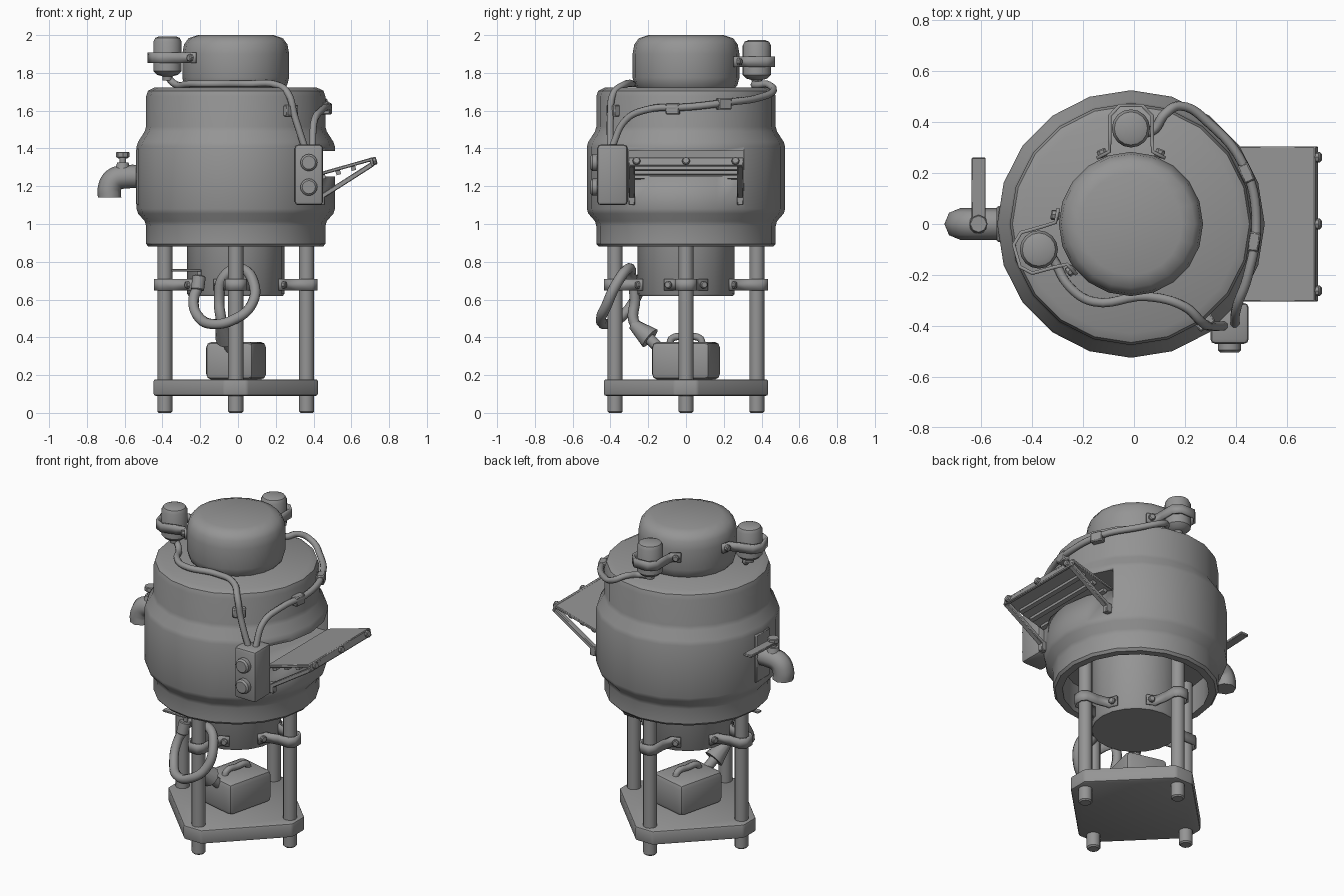
import bpy, bmesh, math
from mathutils import Vector, Matrix

if "Cube" in bpy.data.objects:
    bpy.data.objects.remove(bpy.data.objects["Cube"])

grey = bpy.data.materials.new("plain_grey")
grey.use_nodes = True
grey.diffuse_color = (0.3, 0.3, 0.3, 1)
grey.node_tree.nodes["Principled BSDF"].inputs["Base Color"].default_value = (0.3, 0.3, 0.3, 1)

CX = -0.012  # axis of the tank


def finish(name, bm, angle=40):
    bmesh.ops.recalc_face_normals(bm, faces=bm.faces)
    mesh = bpy.data.meshes.new(name)
    bm.to_mesh(mesh)
    bm.free()
    mesh.materials.append(grey)
    ob = bpy.data.objects.new(name, mesh)
    bpy.context.collection.objects.link(ob)
    bpy.ops.object.select_all(action="DESELECT")
    ob.select_set(True)
    bpy.context.view_layer.objects.active = ob
    bpy.ops.object.shade_smooth_by_angle(angle=math.radians(angle))
    return ob


def lathe(name, profile, base=(CX, 0, 0), axis=(0, 0, 1), segs=20):
    """Spin (radius, height) points about an axis starting at base."""
    bm = bmesh.new()
    pts = [bm.verts.new((r, 0, z)) for r, z in profile]
    edges = [bm.edges.new(pair) for pair in zip(pts, pts[1:])]
    bmesh.ops.spin(bm, geom=pts + edges, cent=(0, 0, 0), axis=(0, 0, 1),
                   angle=math.tau, steps=segs, use_duplicate=False)
    bmesh.ops.remove_doubles(bm, verts=bm.verts, dist=1e-4)
    turn = Vector((0, 0, 1)).rotation_difference(Vector(axis)).to_matrix().to_4x4()
    bm.transform(Matrix.Translation(base) @ turn)
    return finish(name, bm)


def rod(name, a, b, r, r2=None, segs=12, chamfer=0.0):
    """Closed cylinder or cone between two points."""
    a, b = Vector(a), Vector(b)
    h, r2 = (b - a).length, r if r2 is None else r2
    prof = [(0, 0), (r - chamfer, 0), (r, chamfer), (r2, h - chamfer), (r2 - chamfer, h), (0, h)]
    return lathe(name, prof, a, (b - a).normalized(), segs)


def box(name, centre, size, bevel=0.0, turn=None, segments=2):
    bm = bmesh.new()
    bmesh.ops.create_cube(bm, size=1)
    bm.transform(Matrix.Diagonal((*size, 1)))
    if bevel:
        bmesh.ops.bevel(bm, geom=bm.edges[:], offset=bevel, segments=segments,
                        profile=0.5, affect="EDGES")
    bm.transform(Matrix.Translation(centre) @ (turn or Matrix()))
    return finish(name, bm)


def tube(name, points, r):
    """Round hose through a few points."""
    curve = bpy.data.curves.new(name, "CURVE")
    curve.dimensions = "3D"
    curve.bevel_depth, curve.bevel_resolution = r, 2
    curve.resolution_u, curve.use_fill_caps = 6, True
    spline = curve.splines.new("BEZIER")
    spline.bezier_points.add(len(points) - 1)
    for bp, p in zip(spline.bezier_points, points):
        bp.co = p
        bp.handle_left_type = bp.handle_right_type = "AUTO"
    curve.materials.append(grey)
    ob = bpy.data.objects.new(name, curve)
    bpy.context.collection.objects.link(ob)


def strap(name, half, angle, z, height):
    """Clamp band: half outline (radial, tangential), mirrored, with two bolts."""
    path = half + [(x, -y) for x, y in reversed(half)]
    place = Matrix.Translation((CX, 0, z)) @ Matrix.Rotation(angle, 4, "Z")
    bm = bmesh.new()
    rows = [[bm.verts.new((x, y, s * height / 2)) for x, y in path] for s in (-1, 1)]
    for i in range(len(path) - 1):
        bm.faces.new((rows[0][i], rows[0][i + 1], rows[1][i + 1], rows[1][i]))
    bm.transform(place)
    ob = finish(name, bm, 25)
    mod = ob.modifiers.new("thickness", "SOLIDIFY")
    mod.thickness, mod.offset = 0.014, 0
    for side in (-1, 1):
        x = (half[0][0] + half[1][0]) / 2
        y = side * (half[0][1] + half[1][1]) / 2
        out = Vector((x, y, 0)).normalized()
        p = Vector((x, y, 0))
        rod(name + "_bolt", place @ (p - out * 0.01), place @ (p + out * 0.024), 0.02, segs=8, chamfer=0.005)


# Tank body with an open underside
body = lathe("tank_body", [
    (0, 1.06), (0.42, 1.06), (0.42, 0.88), (0.462, 0.88), (0.475, 0.895), (0.475, 0.99),
    (0.482, 1.015), (0.517, 1.055), (0.525, 1.08), (0.525, 1.41), (0.517, 1.435),
    (0.482, 1.49), (0.475, 1.515), (0.475, 1.675), (0.465, 1.705), (0.43, 1.722), (0, 1.722)])

# Hatch opening cut in the side
cutter = box("hatch_cutter", (0.45, 0, 1.32), (0.4, 0.61, 0.135))
cut = body.modifiers.new("hatch", "BOOLEAN")
cut.operation, cut.solver, cut.object = "DIFFERENCE", "EXACT", cutter
bpy.context.view_layer.objects.active = body
bpy.ops.object.modifier_apply(modifier="hatch")
bpy.data.objects.remove(cutter)

# Dome and lower drum
lathe("top_dome", [(0, 1.71), (0.25, 1.71), (0.272, 1.735), (0.283, 1.775), (0.283, 1.9),
                   (0.274, 1.95), (0.25, 1.983), (0.2, 2.0), (0, 2.0)])
lathe("lower_drum", [(0, 0.62), (0.25, 0.62), (0.257, 0.63), (0.257, 1.07), (0, 1.07)])

# Base plate with clipped corners
bm = bmesh.new()
ring = []
for k in range(4):
    for t in (-0.06, 0.06):
        ring.append(bm.verts.new(Matrix.Rotation(k * math.pi / 2, 3, "Z") @ Vector((0.435, t, 0.09))))
plate = bm.faces.new(ring)
top = bmesh.ops.extrude_face_region(bm, geom=[plate])["geom"]
bmesh.ops.translate(bm, verts=[v for v in top if isinstance(v, bmesh.types.BMVert)], vec=(0, 0, 0.088))
bmesh.ops.bevel(bm, geom=bm.edges[:], offset=0.012, segments=2, profile=0.5, affect="EDGES")
bm.transform(Matrix.Translation((CX, 0, 0)))
finish("base_plate", bm)

# Legs and their clamps
LEG_CLAMP = [(0.234, 0.115), (0.253, 0.065), (0.33, 0.05), (0.40, 0.05), (0.427, 0.025)]
for k in range(4):
    a = k * math.pi / 2
    x, y = CX + 0.375 * math.cos(a), 0.375 * math.sin(a)
    rod("leg", (x, y, 0), (x, y, 1.07), 0.04, chamfer=0.008)
    strap("leg_clamp", LEG_CLAMP, a, 0.678, 0.06)

# Canisters beside the dome
CAN_CLAMP = [(0.258, 0.135), (0.284, 0.085), (0.335, 0.083), (0.425, 0.083), (0.465, 0.045)]
for a, z in ((math.pi / 2, 1.77), (math.radians(195.5), 1.79)):
    spot = (CX + 0.375 * math.cos(a), 0.375 * math.sin(a), z)
    lathe("canister", [(0, -0.03), (0.025, -0.03), (0.028, -0.008), (0.055, 0), (0.075, 0.02),
                       (0.075, 0.175), (0.065, 0.195), (0.045, 0.203), (0, 0.203)], spot, segs=16)
    strap("canister_clamp", CAN_CLAMP, a, z + 0.09, 0.055)

# Cables from the canisters to the control box
tube("front_cable", [(-0.373, -0.1, 1.78), (-0.34, -0.11, 1.745), (-0.25, -0.25, 1.742), (-0.16, -0.305, 1.742),
                     (0.05, -0.285, 1.742), (0.2, -0.325, 1.738), (0.265, -0.385, 1.69), (0.3, -0.4, 1.57),
                     (0.355, -0.4, 1.4)], 0.019)
tube("side_cable", [(CX, 0.375, 1.75), (0.07, 0.365, 1.735), (0.12, 0.43, 1.74), (0.18, 0.463, 1.71),
                    (0.3, 0.39, 1.67), (0.43, 0.23, 1.645), (0.48, 0.02, 1.62), (0.445, -0.21, 1.605),
                    (0.405, -0.32, 1.55), (0.395, -0.395, 1.4)], 0.019)
for x, y, z, a in ((0.47, -0.07, 1.61, -8), (0.44, 0.2, 1.635, 24), (0.278, -0.385, 1.6, -54)):
    box("cable_clip", (x, y, z), (0.045, 0.075, 0.06), 0.006, Matrix.Rotation(math.radians(a), 4, "Z"), 1)

# Control box with two buttons
box("control_box", (0.375, -0.39, 1.26), (0.15, 0.16, 0.32), 0.018)
for z in (1.195, 1.325):
    rod("button", (0.375, -0.46, z), (0.375, -0.505, z), 0.045, segs=16, chamfer=0.01)

# Awning with under ribs, struts and bolts
tilt = math.atan2(0.085, 0.3)
pitch = Matrix.Rotation(-tilt, 4, "Y")
box("awning_panel", (0.565, 0, 1.302), (0.31, 0.61, 0.018), 0.004, pitch, 1)
for x in (0.45, 0.53, 0.61):
    box("awning_rib", (x, 0, 1.253 + (x - 0.45) * 0.283), (0.025, 0.56, 0.03), 0, pitch)
box("awning_end_bar", (0.708, 0, 1.328), (0.02, 0.61, 0.048), 0.005, pitch, 1)
for y in (-0.262, 0, 0.262):
    rod("awning_bolt", (0.71, y, 1.33), (0.734, y, 1.337), 0.021, segs=8, chamfer=0.005)
strut_turn = Matrix.Rotation(-math.atan2(0.185, 0.29), 4, "Y")
for y in (-0.287, 0.287):
    box("awning_strut", (0.565, y, 1.223), (0.344, 0.034, 0.026), 0.004, strut_turn, 1)
    box("strut_foot", (0.44, y, 1.13), (0.04, 0.034, 0.06), 0.004, None, 1)

# Tap with mounting pad, valve and lever
box("tap_pad", (-0.525, 0, 1.25), (0.03, 0.14, 0.3), 0.006, None, 1)
tube("tap_spout", [(-0.5, 0, 1.25), (-0.59, 0, 1.25), (-0.655, 0, 1.235), (-0.68, 0, 1.19), (-0.68, 0, 1.14)], 0.062)
rod("valve_collar", (-0.61, 0, 1.29), (-0.61, 0, 1.325), 0.04, 0.03)
rod("valve_stem", (-0.61, 0, 1.31), (-0.61, 0, 1.37), 0.018)
rod("valve_nut", (-0.61, 0, 1.352), (-0.61, 0, 1.382), 0.036, segs=8, chamfer=0.004)
box("tap_lever", (-0.61, 0.13, 1.36), (0.055, 0.26, 0.016), 0.003, Matrix.Rotation(0.04, 4, "X"), 1)

# Pump box with carrying handle on the base
swing = Matrix.Rotation(math.radians(-14), 4, "Z")
pump = Matrix.Translation((-0.01, 0, 0)) @ swing
box("pump_box", (-0.01, 0, 0.276), (0.262, 0.32, 0.2), 0.03, swing)
tube("pump_handle", [pump @ Vector((0, y, z)) for y, z in
                     ((-0.09, 0.365), (-0.075, 0.395), (0, 0.4), (0.075, 0.395), (0.09, 0.365))], 0.019)

# Hose looping round the front leg from drum valve to pump
tube("drain_hose", [(-0.205, -0.235, 0.68), (-0.235, -0.27, 0.6), (-0.21, -0.34, 0.51), (-0.13, -0.42, 0.47),
                    (-0.01, -0.45, 0.5), (0.07, -0.42, 0.57), (0.085, -0.37, 0.68), (0.01, -0.302, 0.765),
                    (-0.075, -0.29, 0.72), (-0.1, -0.27, 0.6), (-0.09, -0.28, 0.5), (-0.08, -0.26, 0.45)], 0.028)
rod("hose_funnel", (-0.09, -0.28, 0.47), (-0.06, -0.19, 0.395), 0.03, 0.06)
rod("pump_inlet", (-0.065, -0.2, 0.4), (-0.035, -0.13, 0.33), 0.03)
rod("drum_valve", (-0.19, -0.15, 0.7), (-0.215, -0.255, 0.7), 0.027, chamfer=0.005)
rod("hose_collar", (-0.205, -0.235, 0.725), (-0.215, -0.248, 0.65), 0.036, chamfer=0.005)
rod("drum_valve_stem", (-0.205, -0.23, 0.7), (-0.205, -0.23, 0.76), 0.013)
box("drum_valve_lever", (-0.275, -0.23, 0.755), (0.16, 0.035, 0.012), 0.003, None, 1)
